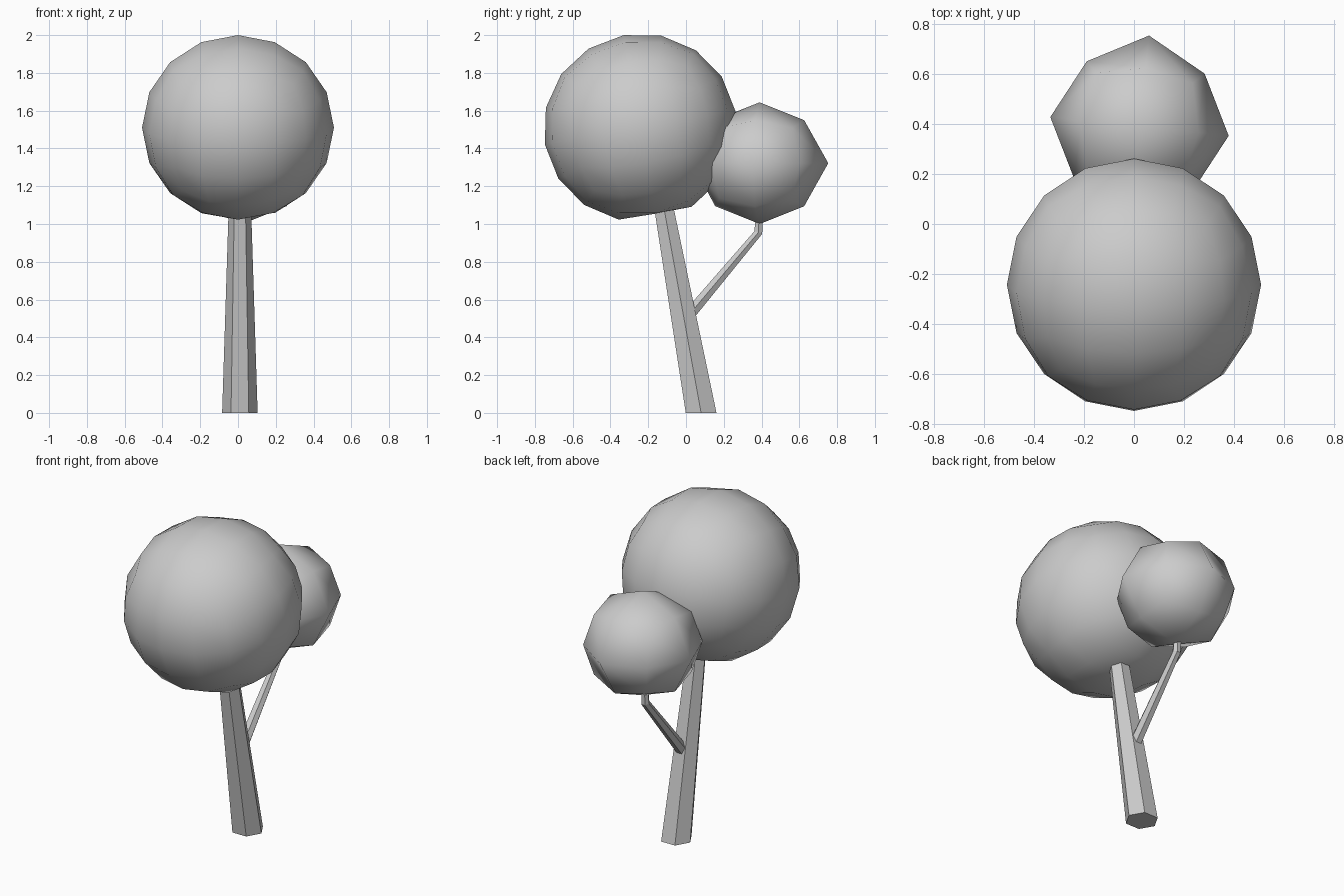
import bpy, bmesh
from math import radians, cos, sin, pi
from mathutils import Vector, Matrix

if "Cube" in bpy.data.objects:
    bpy.data.objects.remove(bpy.data.objects["Cube"])


def make_object(name, bm, smooth):
    bmesh.ops.recalc_face_normals(bm, faces=bm.faces)
    mesh = bpy.data.meshes.new(name)
    bm.to_mesh(mesh)
    bm.free()
    for p in mesh.polygons:
        p.use_smooth = smooth
    ob = bpy.data.objects.new(name, mesh)
    bpy.context.collection.objects.link(ob)
    return ob


def limb(name, rings, sides=6):
    """Faceted tapered tube; each ring is (centre, radius, tilt about x)."""
    bm = bmesh.new()
    loops = []
    for centre, r, tilt in rings:
        rot = Matrix.Rotation(radians(tilt), 3, 'X')
        loops.append([bm.verts.new(Vector(centre) + rot @ Vector(
            (r * cos(2 * pi * i / sides), r * sin(2 * pi * i / sides), 0)))
            for i in range(sides)])
    for a, b in zip(loops, loops[1:]):
        for i in range(sides):
            j = (i + 1) % sides
            bm.faces.new((a[i], a[j], b[j], b[i]))
    bm.faces.new(loops[0])
    bm.faces.new(loops[-1])
    return make_object(name, bm, False)


def crown(name, level, centre, radii, rotation, bumps=()):
    """Cube subdivided to a quad sphere; bumps = (direction, factor)."""
    bm = bmesh.new()
    bmesh.ops.create_cube(bm, size=2)
    for _ in range(level):
        for v in bm.verts:
            v.co.normalize()
        bmesh.ops.subdivide_edges(bm, edges=bm.edges[:], cuts=1, use_grid_fill=True)
    for v in bm.verts:
        d = v.co.normalized()
        k = 1.0
        for axis, factor in bumps:
            if d.dot(Vector(axis)) > 0.98:
                k = factor
        v.co = Vector([d[i] * radii[i] * k for i in range(3)])
    ob = make_object(name, bm, True)
    ob.location = centre
    ob.rotation_euler = [radians(a) for a in rotation]
    return ob


# Leaning trunk
limb("trunk", [((0.01, 0.08, 0), 0.094, 0), ((0.01, -0.125, 1.13), 0.058, 0)])

# Side branch, bending upright at the tip
limb("branch", [((0.01, 0.0, 0.5), 0.036, -39),
                ((0.01, 0.383, 0.955), 0.025, -20),
                ((0.01, 0.388, 1.06), 0.022, 0)])

# Large crown tilted along the trunk, slightly dented where the trunk enters
crown("large_crown", 2, (0, -0.243, 1.51), (0.508, 0.512, 0.4975), (10, 0, 0),
      [((0, 0, -1), 0.93)])

# Small coarse crown on the branch
crown("small_crown", 1, (0.022, 0.39, 1.322), (0.335, 0.335, 0.322), (0, 0, -6),
      [((1, 0, 0), 1.07), ((-1, 0, 0), 1.07), ((0, 1, 0), 1.09), ((0, -1, 0), 1.07)])
